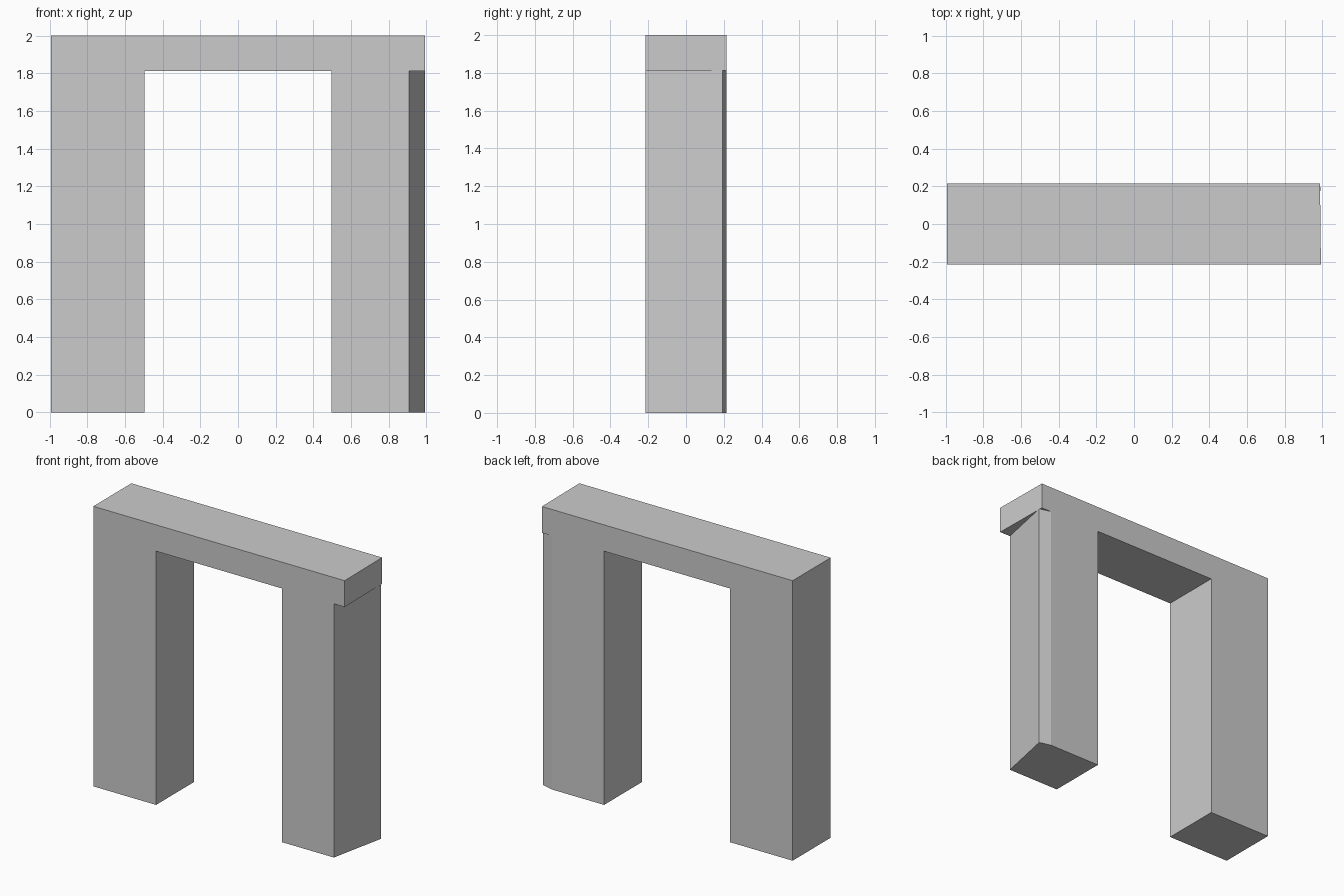
import bpy
import bmesh

default_cube = bpy.data.objects.get("Cube")
if default_cube:
    bpy.data.objects.remove(default_cube, do_unlink=True)

# One plain grey for the whole frame
GREY = (0.6, 0.6, 0.6, 1.0)
stone = bpy.data.materials.new("light_grey")
stone.use_nodes = True
stone.diffuse_color = GREY
stone.node_tree.nodes["Principled BSDF"].inputs["Base Color"].default_value = GREY


def prism(name, footprint, bottom, top):
    """Raise a floor outline into a flat-faced solid."""
    bm = bmesh.new()
    base = bm.faces.new([bm.verts.new((x, y, bottom)) for x, y in footprint])
    raised = bmesh.ops.extrude_face_region(bm, geom=[base])["geom"]
    verts = [v for v in raised if isinstance(v, bmesh.types.BMVert)]
    bmesh.ops.translate(bm, verts=verts, vec=(0, 0, top - bottom))
    bmesh.ops.recalc_face_normals(bm, faces=bm.faces)
    mesh = bpy.data.meshes.new(name)
    bm.to_mesh(mesh)
    bm.free()
    mesh.materials.append(stone)
    obj = bpy.data.objects.new(name, mesh)
    bpy.context.collection.objects.link(obj)
    return obj


END = 0.993      # half width
DEPTH = 0.215    # half depth
INNER = 0.497    # half width of the opening
SOFFIT = 1.812   # underside of the lintel
LIP = 0.988      # slightly skewed lintel end
CUT = 0.908      # outer edge of the tapered leg

# Plain square leg
prism("right_leg", [(-END, -DEPTH), (-INNER, -DEPTH),
                    (-INNER, DEPTH), (-END, DEPTH)], 0, SOFFIT)

# Leg with slanted outer side and a bevelled back corner
prism("left_leg", [(INNER, -DEPTH), (CUT, -DEPTH), (END, 0.193),
                   (CUT, DEPTH), (INNER, DEPTH)], 0, SOFFIT)

# Lintel across both legs
prism("lintel", [(-END, -DEPTH), (END, -DEPTH),
                 (LIP, DEPTH), (-END, DEPTH)], SOFFIT, 2)
